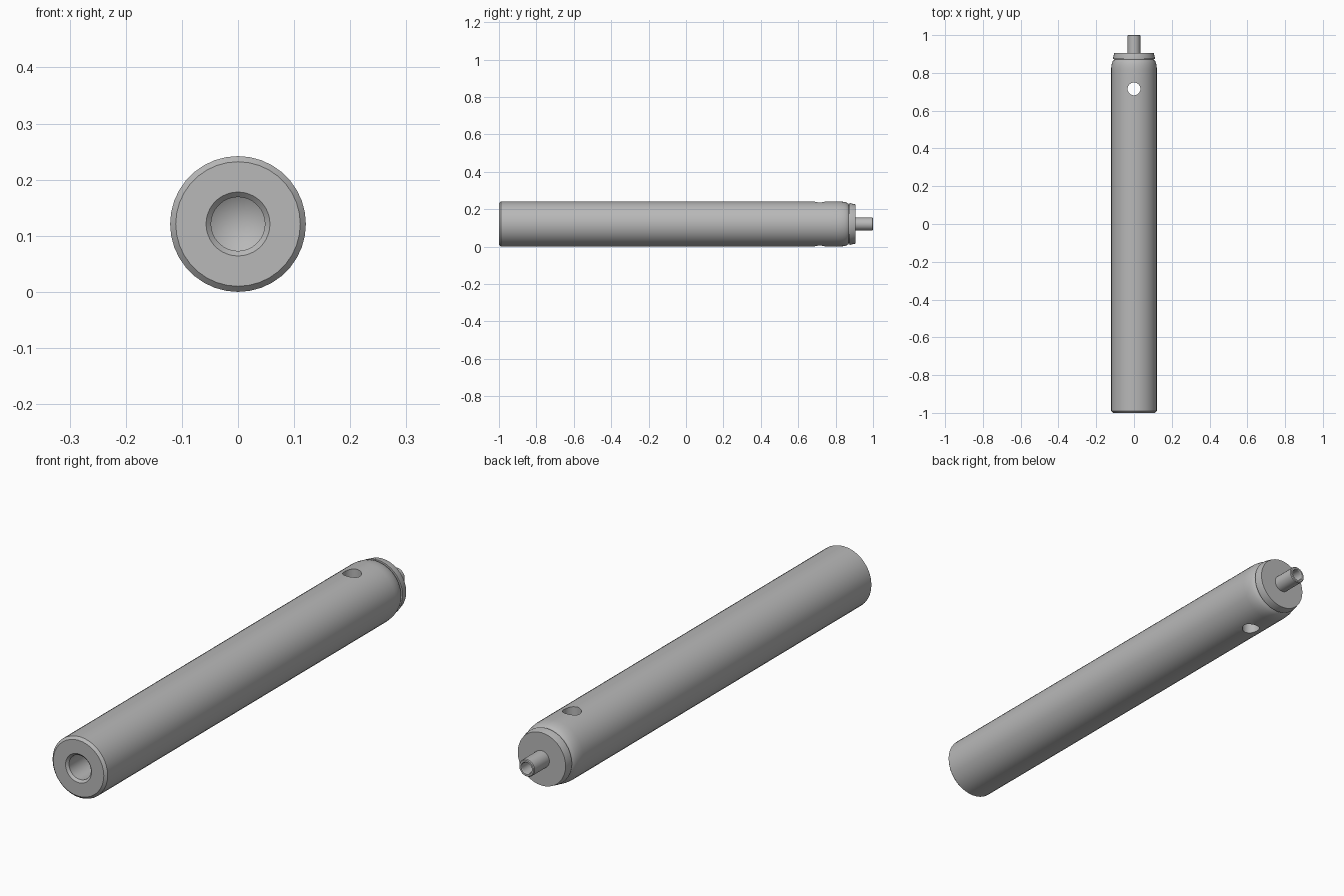
import bpy, bmesh, math
from mathutils import Matrix, Vector

default = bpy.data.objects.get("Cube")
if default:
    bpy.data.objects.remove(default)

RADIUS = 0.121   # also the height of the turning axis
SEGMENTS = 36

steel = bpy.data.materials.new("plain grey steel")
steel.use_nodes = True
grey = (0.48, 0.48, 0.48, 1)
steel.diffuse_color = grey
steel.node_tree.nodes["Principled BSDF"].inputs["Base Color"].default_value = grey


def add_object(name, bm):
    bmesh.ops.recalc_face_normals(bm, faces=bm.faces)
    mesh = bpy.data.meshes.new(name)
    bm.to_mesh(mesh)
    bm.free()
    mesh.materials.append(steel)
    obj = bpy.data.objects.new(name, mesh)
    bpy.context.collection.objects.link(obj)
    return obj


def lathe(name, profile):
    """Turn (radius, y) points around the long axis."""
    bm = bmesh.new()
    axis = Vector((0, 0, RADIUS))
    verts = [bm.verts.new((0, y, RADIUS - r)) for r, y in profile]
    edges = [bm.edges.new(pair) for pair in zip(verts, verts[1:])]
    bmesh.ops.spin(bm, geom=verts + edges, cent=axis, axis=(0, 1, 0),
                   angle=math.tau, steps=SEGMENTS, use_merge=True)
    bmesh.ops.remove_doubles(bm, verts=bm.verts, dist=0.0001)
    return add_object(name, bm)


def activate(obj):
    bpy.ops.object.select_all(action="DESELECT")
    obj.select_set(True)
    bpy.context.view_layer.objects.active = obj


# Rounded shoulder at the back of the shaft
shoulder = [(0.104 + 0.017 * math.cos(a), 0.815 + 0.055 * math.sin(a))
            for a in (math.radians(15 * i) for i in range(6))]

# Shaft: blind conical bore, chamfered front, shoulder, groove and collar
shaft = lathe("shaft", [
    (0, -0.72), (0.048, -0.75), (0.048, -0.991), (0.057, -1), (0.111, -1),
    (RADIUS, -0.99), (RADIUS, 0.66), (RADIUS, 0.77), *shoulder,
    (0.104, 0.87), (0.104, 0.874), (0.111, 0.874), (0.111, 0.88),
    (0.105, 0.905), (0, 0.905)])

# Cross hole drilled straight down through the shaft
bm = bmesh.new()
bmesh.ops.create_cone(bm, cap_ends=True, segments=32, radius1=0.034,
                      radius2=0.034, depth=0.5,
                      matrix=Matrix.Translation((0, 0.715, RADIUS)))
drill = add_object("cross_hole_cutter", bm)
drill.hide_render = True
cut = shaft.modifiers.new("cross hole", "BOOLEAN")
cut.operation = "DIFFERENCE"
cut.solver = "EXACT"
cut.object = drill
activate(shaft)
bpy.ops.object.modifier_apply(modifier=cut.name)
bpy.data.objects.remove(drill)

# Hollow pin on the back end
pin = lathe("hollow_pin", [(0.034, 0.905), (0.034, 0.997), (0.031, 1),
                           (0.024, 1), (0.022, 0.997), (0.022, 0.905)])

for part in (shaft, pin):
    activate(part)
    bpy.ops.object.shade_smooth_by_angle(angle=math.radians(30))
